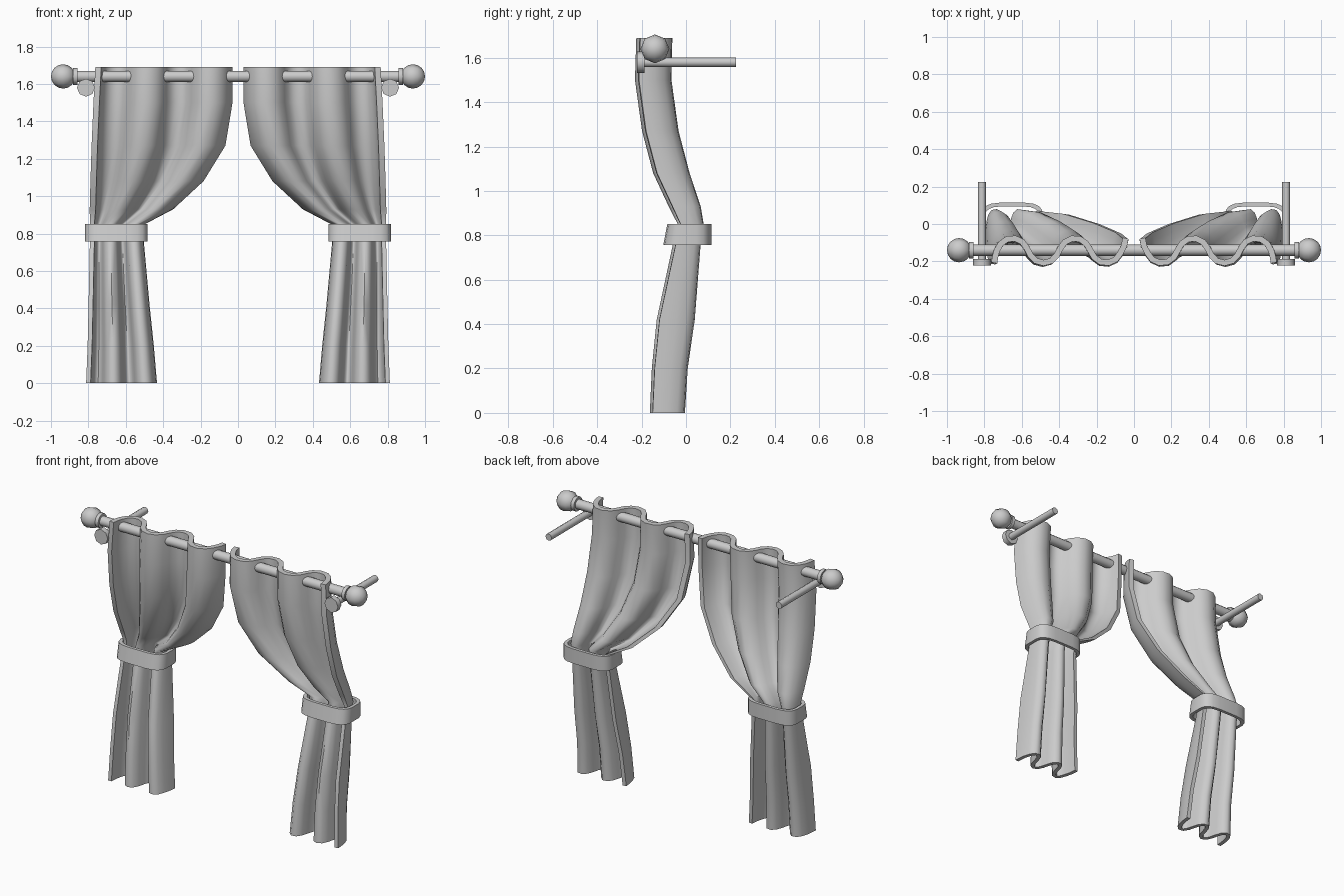
import bpy, bmesh, math
from mathutils import Matrix, Vector

if "Cube" in bpy.data.objects:
    bpy.data.objects.remove(bpy.data.objects["Cube"])


def finish(name, bm, mirror=True, angle=40):
    bmesh.ops.recalc_face_normals(bm, faces=bm.faces)
    me = bpy.data.meshes.new(name)
    bm.to_mesh(me)
    bm.free()
    ob = bpy.data.objects.new(name, me)
    bpy.context.collection.objects.link(ob)
    if mirror:
        mod = ob.modifiers.new("Mirror", 'MIRROR')
        mod.use_mirror_merge = False
    bpy.ops.object.select_all(action='DESELECT')
    bpy.context.view_layer.objects.active = ob
    ob.select_set(True)
    bpy.ops.object.shade_smooth_by_angle(angle=math.radians(angle))
    return ob


def cylinder(name, centre, axis, radius, length, sides, mirror=True):
    bm = bmesh.new()
    rot = Matrix.Rotation(math.pi / 2, 4, 'Y' if axis == 'X' else 'X')
    bmesh.ops.create_cone(bm, cap_ends=True, segments=sides, radius1=radius,
                          radius2=radius, depth=length,
                          matrix=Matrix.Translation(centre) @ rot)
    return finish(name, bm, mirror, 50)


def bridge(bm, a, b):
    n = len(a)
    for i in range(n):
        j = (i + 1) % n
        bm.faces.new((a[i], a[j], b[j], b[i]))


# Rod, collars and ball finials
ROD_Y, ROD_Z = -0.14, 1.64
cylinder("rod", (0, ROD_Y, ROD_Z), 'X', 0.03, 1.76, 12, False)
cylinder("finial_collar", (-0.87, ROD_Y, ROD_Z), 'X', 0.045, 0.022, 12)
bm = bmesh.new()
bmesh.ops.create_uvsphere(bm, u_segments=8, v_segments=8, radius=0.065,
                          matrix=Matrix.Translation((-0.935, ROD_Y, ROD_Z))
                          @ Matrix.Rotation(math.pi / 2, 4, 'Y'))
finish("finial_ball", bm, True, 50)

# Wall brackets: bar and round plate
cylinder("bracket_bar", (-0.813, 0.015, 1.58), 'Y', 0.022, 0.42, 8)
cylinder("bracket_plate", (-0.813, -0.204, 1.58), 'Y', 0.048, 0.034, 8)

# Pleat wave as (fraction across, depth -1..1), from outer to inner edge
wave = [(-0.747, -1.0), (-0.742, -0.5)]
p0, p1, steps = -math.pi / 2, 4 * math.pi - 1.2, 22
for i in range(steps + 1):
    p = p0 + (p1 - p0) * i / steps
    wave.append((-0.65 + 0.0531 * (p + 0.2 * math.sin(2 * p)), math.cos(p)))
wave.append((-0.045, 1.0))
x0, x1 = wave[0][0], wave[-1][0]
wave = [((x - x0) / (x1 - x0), w) for x, w in wave]

# Curtain rows: height, outer x, inner x, middle y, pleat depth
rows = [
    (1.69, -0.747, -0.045, -0.142, 0.066),
    (1.50, -0.757, -0.045, -0.147, 0.067),
    (1.27, -0.767, -0.083, -0.115, 0.067),
    (1.08, -0.773, -0.200, -0.065, 0.067),
    (0.93, -0.777, -0.362, -0.005, 0.057),
    (0.85, -0.780, -0.510, 0.022, 0.047),
    (0.75, -0.780, -0.515, 0.003, 0.052),
    (0.42, -0.787, -0.485, -0.045, 0.075),
    (0.20, -0.792, -0.462, -0.072, 0.070),
    (0.00, -0.800, -0.445, -0.083, 0.068),
]
bm = bmesh.new()
loops = []
for k, (z, xo, xi, yc, depth) in enumerate(rows):
    half = 0.016 if z > 0.9 else 0.012
    mid = [Vector((xo + (xi - xo) * s, yc + depth * w)) for s, w in wave]
    left, right = [], []
    for i, p in enumerate(mid):
        t = mid[min(i + 1, len(mid) - 1)] - mid[max(i - 1, 0)]
        n = Vector((-t.y, t.x)).normalized() * half
        left.append(p + n)
        right.append(p - n)
    loops.append([bm.verts.new((q.x, q.y, z)) for q in left + right[::-1]])
for a, b in zip(loops, loops[1:]):
    bridge(bm, a, b)
# Close the top and bottom hems with strips across the thickness
for lp in (loops[0], loops[-1]):
    n = len(lp)
    for i in range(n // 2 - 1):
        bm.faces.new((lp[i], lp[i + 1], lp[n - 2 - i], lp[n - 1 - i]))
finish("curtain", bm, True, 60)


# Tieback band: rounded-box ring, its front leaning forward at the bottom
def band_loop(bm, hx, hy, z, lean):
    out = []
    for i in range(20):
        a = 2 * math.pi * (i + 0.5) / 20
        c, s = math.cos(a), math.sin(a)
        x = math.copysign(abs(c) ** 0.5, c) * hx
        y = math.copysign(abs(s) ** 0.6, s) * hy
        out.append(bm.verts.new((-0.651 + x, 0.015 + y - (lean if y < 0 else 0), z)))
    return out


bm = bmesh.new()
ring = [band_loop(bm, 0.168, 0.1, 0.85, 0), band_loop(bm, 0.168, 0.1, 0.757, 0.018),
        band_loop(bm, 0.148, 0.08, 0.757, 0.018), band_loop(bm, 0.148, 0.08, 0.85, 0)]
for i in range(4):
    bridge(bm, ring[i], ring[(i + 1) % 4])
finish("tieback", bm, True, 40)
